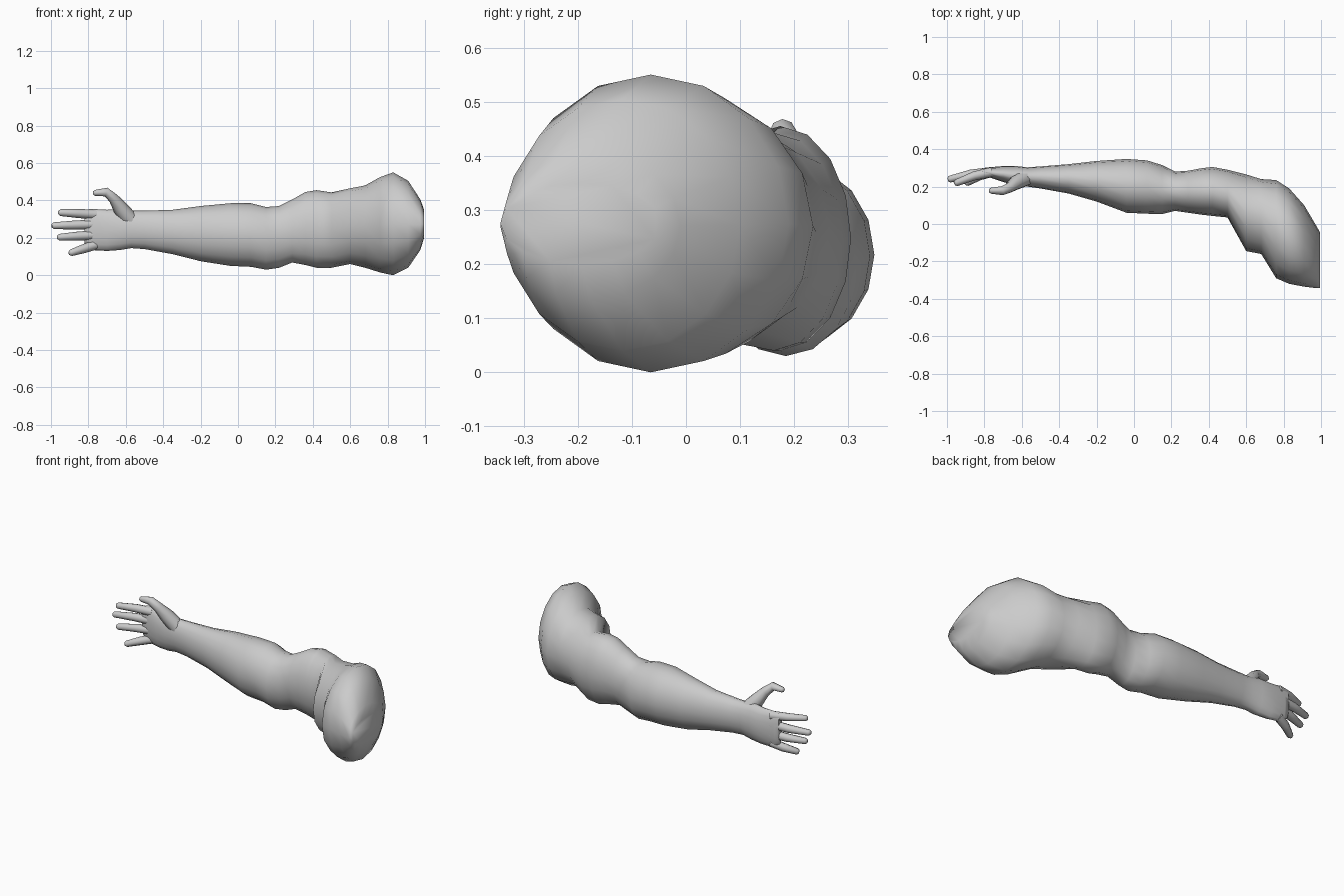
import bpy
import bmesh
import math
from mathutils import Vector

cube = bpy.data.objects.get("Cube")
if cube:
    bpy.data.objects.remove(cube, do_unlink=True)

grey = bpy.data.materials.new("plain grey")
grey.use_nodes = True
tone = (0.6, 0.6, 0.6, 1)
grey.diffuse_color = tone
grey.node_tree.nodes["Principled BSDF"].inputs["Base Color"].default_value = tone


def loft(name, rings, sharp=60):
    """Skin a list of point rings, close both ends and shade smooth."""
    bm = bmesh.new()
    loops = [[bm.verts.new(point) for point in ring] for ring in rings]
    for first, second in zip(loops, loops[1:]):
        count = len(first)
        for i in range(count):
            j = (i + 1) % count
            bm.faces.new((first[i], first[j], second[j], second[i]))
    bm.faces.new(loops[0])
    bm.faces.new(loops[-1])
    bmesh.ops.recalc_face_normals(bm, faces=bm.faces)
    mesh = bpy.data.meshes.new(name)
    bm.to_mesh(mesh)
    bm.free()
    mesh.materials.append(grey)
    obj = bpy.data.objects.new(name, mesh)
    bpy.context.collection.objects.link(obj)
    bpy.ops.object.select_all(action="DESELECT")
    obj.select_set(True)
    bpy.context.view_layer.objects.active = obj
    bpy.ops.object.shade_smooth_by_angle(angle=math.radians(sharp))
    return obj


def section(x, front, back, low, high, sides=16):
    """Oval slice of the limb that fills the given extents."""
    ring = []
    for i in range(sides):
        angle = math.tau * i / sides
        y = (front + back) / 2 + (back - front) / 2 * math.cos(angle)
        z = (low + high) / 2 + (high - low) / 2 * math.sin(angle)
        ring.append((x, y, z))
    return ring


def digit(name, path, sides=8):
    """Tapered tube through (position, radius) pairs, with a rounded tip."""
    points = [Vector(point) for point, radius in path]
    radii = [radius for point, radius in path]
    tip = (points[-1] - points[-2]).normalized()
    points.append(points[-1] + tip * radii[-1] * 0.6)
    radii.append(radii[-1] * 0.55)
    rings = []
    last = len(points) - 1
    for i, point in enumerate(points):
        along = (points[min(i + 1, last)] - points[max(i - 1, 0)]).normalized()
        across = along.cross(Vector((0, 1, 0))).normalized()
        depth = across.cross(along)
        ring = []
        for k in range(sides):
            angle = math.tau * k / sides
            offset = across * math.cos(angle) + depth * math.sin(angle)
            ring.append(point + offset * radii[i])
        rings.append(ring)
    return loft(name, rings)


# Slices hold: x, front y, back y, lowest z, highest z
palm = [
    (-0.82, 0.26, 0.297, 0.17, 0.345),
    (-0.79, 0.255, 0.302, 0.135, 0.355),
    (-0.7, 0.225, 0.31, 0.13, 0.35),
    (-0.63, 0.205, 0.31, 0.135, 0.355),
]
forearm = [
    (-0.57, 0.2, 0.303, 0.145, 0.345),
    (-0.5, 0.19, 0.308, 0.14, 0.345),
    (-0.35, 0.163, 0.32, 0.113, 0.35),
    (-0.2, 0.12, 0.337, 0.075, 0.37),
    (-0.04, 0.06, 0.348, 0.05, 0.385),
    (0.07, 0.055, 0.34, 0.045, 0.385),
]
elbow = [
    (0.15, 0.053, 0.315, 0.03, 0.365),
    (0.22, 0.07, 0.28, 0.04, 0.37),
    (0.29, 0.06, 0.285, 0.068, 0.405),
]
upper_arm = [
    (0.36, 0.05, 0.298, 0.055, 0.445),
    (0.42, 0.043, 0.305, 0.04, 0.455),
    (0.5, 0.035, 0.29, 0.04, 0.443),
    (0.6, -0.145, 0.265, 0.06, 0.465),
    (0.68, -0.16, 0.24, 0.04, 0.48),
]
shoulder = [
    (0.76, -0.29, 0.235, 0.015, 0.525),
    (0.83, -0.32, 0.19, 0, 0.55),
    (0.91, -0.335, 0.1, 0.04, 0.505),
    (0.975, -0.343, -0.01, 0.135, 0.405),
    (0.995, -0.343, -0.045, 0.2, 0.35),
]
slices = palm + forearm + elbow + upper_arm + shoulder
loft("arm", [section(*entry) for entry in slices], sharp=80)

# Fingers: base height, tip position
fingers = {
    "index_finger": (0.325, (-0.95, 0.22, 0.335)),
    "middle_finger": (0.272, (-0.985, 0.24, 0.265)),
    "ring_finger": (0.215, (-0.955, 0.23, 0.203)),
    "little_finger": (0.163, (-0.893, 0.22, 0.12)),
}
for name, (height, end) in fingers.items():
    base = Vector((-0.76, 0.278, height))
    end = Vector(end)
    knuckle = base.lerp(end, 0.5) + Vector((0, 0.008, 0))
    digit(name, [(base, 0.026), (knuckle, 0.024), (end, 0.018)])

# Thumb, bent at the joint
digit("thumb", [
    ((-0.57, 0.25, 0.29), 0.045),
    ((-0.63, 0.222, 0.36), 0.04),
    ((-0.665, 0.195, 0.41), 0.028),
    ((-0.705, 0.178, 0.445), 0.024),
    ((-0.765, 0.178, 0.44), 0.016),
])
